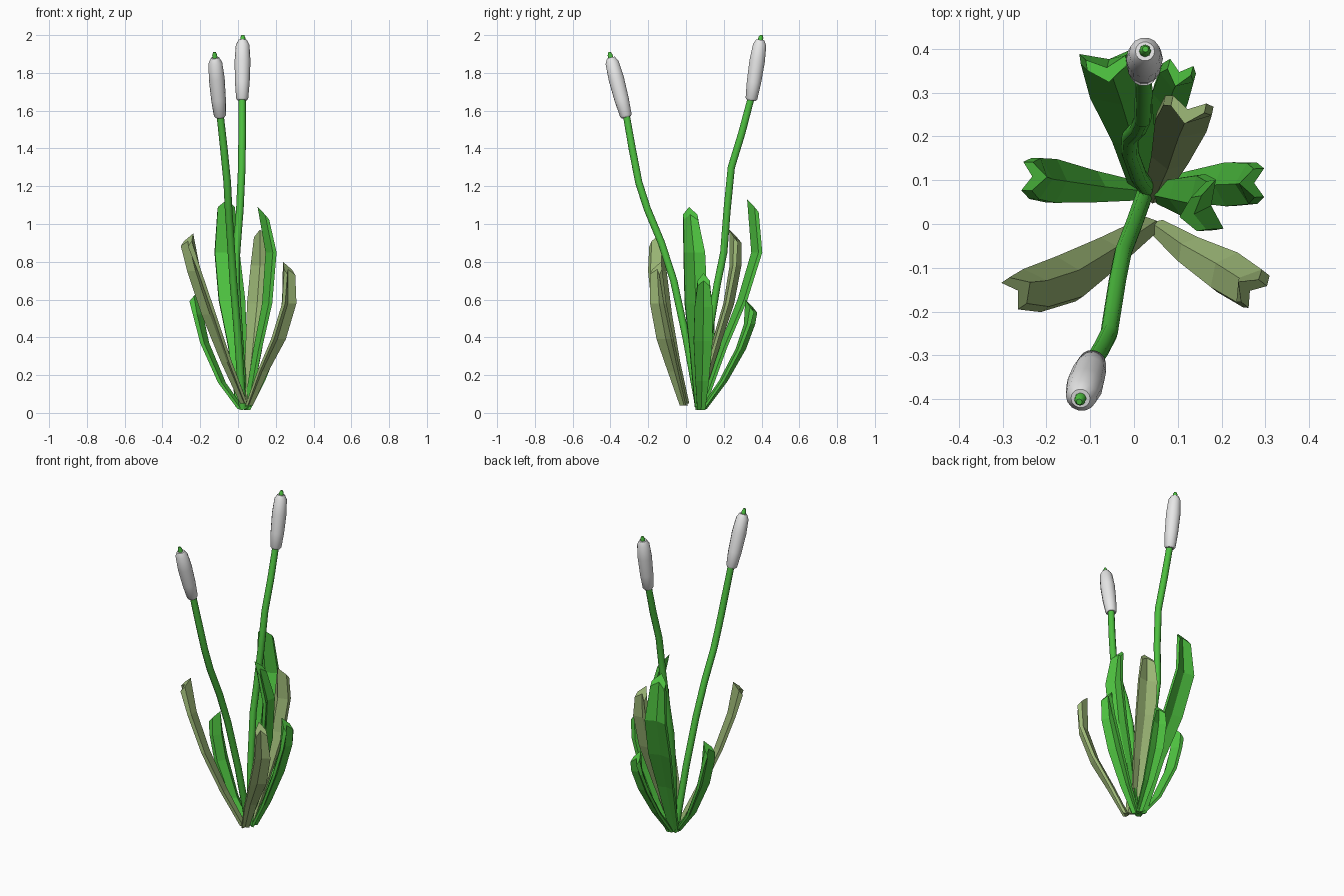
import bpy, bmesh, math
from mathutils import Vector

if "Cube" in bpy.data.objects:
    bpy.data.objects.remove(bpy.data.objects["Cube"])


def material(name, rgb):
    m = bpy.data.materials.new(name)
    m.diffuse_color = (*rgb, 1)
    m.use_nodes = True
    m.node_tree.nodes["Principled BSDF"].inputs["Base Color"].default_value = m.diffuse_color
    return m


GREEN = material("fresh green", (0.075, 0.53, 0.05))
OLIVE = material("olive green", (0.33, 0.47, 0.18))
PALE = material("pale grey", (0.8, 0.8, 0.8))


def loft(name, rings, mat, smooth=False):
    """Skin a list of equal-length point rings and cap both ends."""
    bm = bmesh.new()
    vs = [[bm.verts.new(p) for p in r] for r in rings]
    n = len(vs[0])
    for a, b in zip(vs, vs[1:]):
        for i in range(n):
            j = (i + 1) % n
            bm.faces.new((a[i], a[j], b[j], b[i]))
    bm.faces.new(vs[0][::-1])
    bm.faces.new(vs[-1])
    bmesh.ops.recalc_face_normals(bm, faces=bm.faces)
    me = bpy.data.meshes.new(name)
    bm.to_mesh(me)
    bm.free()
    me.materials.append(mat)
    ob = bpy.data.objects.new(name, me)
    bpy.context.collection.objects.link(ob)
    if smooth:
        bpy.ops.object.select_all(action='DESELECT')
        ob.select_set(True)
        bpy.context.view_layer.objects.active = ob
        bpy.ops.object.shade_smooth_by_angle(angle=math.radians(46))


def tube(name, path, radii, mat, sides):
    pts = [Vector(p) for p in path]
    rings = []
    for i, p in enumerate(pts):
        t = (pts[min(i + 1, len(pts) - 1)] - pts[max(i - 1, 0)]).normalized()
        u = Vector((0, 1, 0)).cross(t).normalized()
        v = t.cross(u)
        rings.append([p + radii[i] * (math.cos(a) * u + math.sin(a) * v)
                      for a in (math.tau * k / sides for k in range(sides))])
    loft(name, rings, mat, True)


def leaf(name, path, outward_deg, width, mat, thick=0.022):
    """Thick blade: creased cross-section, widest past the middle, pointed end."""
    a = math.radians(outward_deg)
    out = Vector((math.cos(a), math.sin(a), 0))
    side = Vector((-out.y, out.x, 0))
    n = len(path)
    rings = []
    for i, p in enumerate(path):
        t = i / (n - 1)
        w = width / 2 * (0.42 + 1.2 * t - 0.1 * t * t if t < 0.5 else 1.0 - 0.35 * max(0, t - 0.7) / 0.3)
        fold = 0.012 + 0.012 * t
        th = thick * (0.8 + 0.3 * t)
        ring = []
        for s, o in ((-1, fold), (0, -fold * .4), (1, fold),
                     (1, fold + th), (0, th), (-1, fold + th * .9)):
            q = Vector(p) + side * (s * w) + out * (o - th / 2)
            if i == n - 1:               # slanted end, high along the crease
                q.z -= 1.2 * (o + fold * .4)
            ring.append(q)
        rings.append(ring)
    loft(name, rings, mat)


# Leaves: path, outward direction, width, colour
leaves = [
    ("leaf_front_left", [(.04, .0, .05), (-.05, -.06, .27), (-.14, -.115, .52),
                         (-.215, -.14, .75), (-.255, -.145, .95)], 214, .11, OLIVE),
    ("leaf_front_right", [(.05, -.005, .04), (.12, -.055, .22), (.2, -.1, .39),
                          (.255, -.135, .58), (.255, -.145, .8)], -38, .10, OLIVE),
    ("leaf_back_olive", [(.045, .06, .06), (.08, .14, .33), (.105, .215, .58),
                         (.12, .25, .78), (.12, .25, .97)], 78, .12, OLIVE),
    ("leaf_back_tall", [(.02, .08, .03), (.0, .19, .35), (-.03, .29, .6),
                        (-.055, .365, .85), (-.06, .345, 1.13)], 98, .14, GREEN),
    ("leaf_back_short", [(.04, .085, .02), (.06, .19, .17), (.08, .28, .34),
                         (.095, .325, .47), (.1, .335, .6)], 75, .085, GREEN),
    ("leaf_left", [(.02, .075, .02), (-.08, .085, .16), (-.17, .098, .37),
                   (-.205, .103, .52), (-.22, .108, .66)], 178, .10, GREEN),
    ("leaf_right", [(.045, .08, .015), (.12, .085, .17), (.2, .09, .38),
                    (.25, .092, .56), (.262, .093, .74)], 2, .10, GREEN),
    ("leaf_right_tall", [(.045, .07, .03), (.095, .06, .33), (.145, .05, .58),
                         (.165, .04, .85), (.125, .02, 1.09)], 10, .12, GREEN),
]
for args in leaves:
    leaf(*args)

# Stems, seed heads and the small tips above them
plants = [
    ("back", [(.035, .075, .02), (.01, .11, .35), (-.01, .165, .68), (-.008, .2, .85),
              (.01, .218, 1.08), (.02, .24, 1.3), (.022, .295, 1.48), (.022, .348, 1.68)],
     (.022, .345, 1.655), (.025, .394, 1.975), (.026, .399, 2.0)),
    ("front", [(.025, .07, .02), (.0, .0, .4), (-.025, -.065, .7), (-.038, -.13, .9),
               (-.05, -.205, 1.08), (-.057, -.25, 1.22), (-.075, -.285, 1.4), (-.097, -.32, 1.6)],
     (-.095, -.316, 1.565), (-.122, -.398, 1.88), (-.125, -.406, 1.91)),
]
for name, path, lo, hi, tip in plants:
    tube(name + "_stem", path, [.02] * (len(path) - 1) + [.019], GREEN, 10)
    a, b, c = Vector(lo), Vector(hi), Vector(tip)
    prof = [(0, .025), (.03, .032), (.3, .039), (.65, .042), (.92, .036), (1, .022)]
    tube(name + "_seed_head", [a.lerp(b, t) for t, _ in prof], [r for _, r in prof], PALE, 14)
    tube(name + "_tip", [b.lerp(a, .05), b.lerp(c, .5), c], [.014, .013, .007], GREEN, 8)
